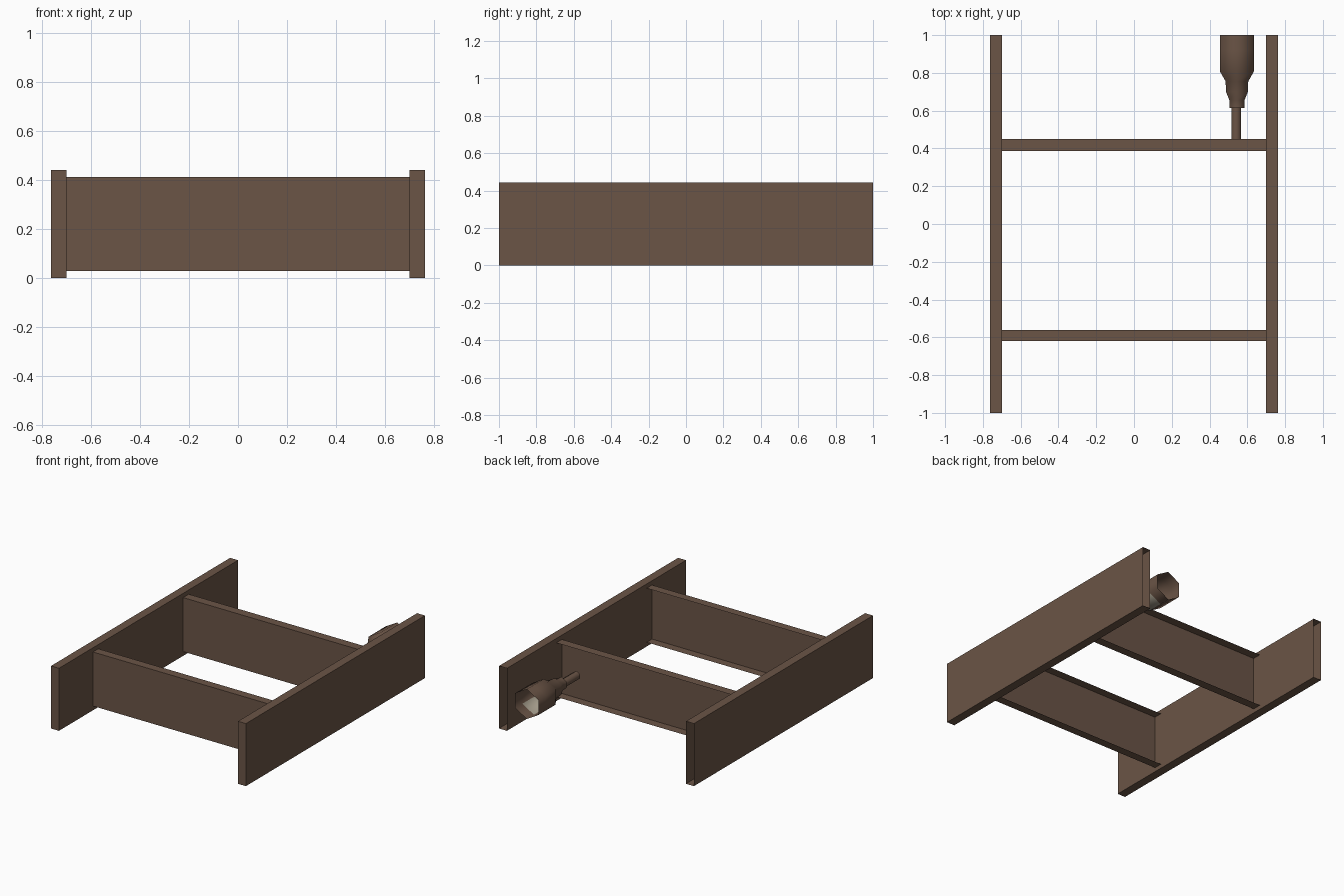
import bpy, bmesh, math

if "Cube" in bpy.data.objects:
    bpy.data.objects.remove(bpy.data.objects["Cube"])


def material(name, rgb):
    m = bpy.data.materials.new(name)
    m.diffuse_color = (*rgb, 1)
    m.use_nodes = True
    m.node_tree.nodes["Principled BSDF"].inputs["Base Color"].default_value = m.diffuse_color
    return m


BROWN = material("dark_brown", (0.145, 0.089, 0.061))
GREY = material("pale_grey", (0.40, 0.36, 0.28))


def finish(bm, name, mats):
    mesh = bpy.data.meshes.new(name)
    bm.to_mesh(mesh)
    bm.free()
    for m in mats:
        mesh.materials.append(m)
    obj = bpy.data.objects.new(name, mesh)
    bpy.context.collection.objects.link(obj)
    return obj


def open_box(name, x0, x1, y0, y1, z0, z1):
    """Hollow box beam whose rear face is left open."""
    bm = bmesh.new()
    bmesh.ops.create_cube(bm, size=1)
    bm.normal_update()
    rear = [f for f in bm.faces if f.normal.y > 0.9]
    bmesh.ops.delete(bm, geom=rear, context='FACES')
    for v in bm.verts:
        v.co.x = (x0 + x1) / 2 + v.co.x * (x1 - x0)
        v.co.y = (y0 + y1) / 2 + v.co.y * (y1 - y0)
        v.co.z = (z0 + z1) / 2 + v.co.z * (z1 - z0)
    return finish(bm, name, [BROWN])


def hex_tube(name, profile, cx, cz, paint=None, cap=False):
    """Six-sided turned form along y; profile holds (y, half width across flats)."""
    bm = bmesh.new()
    rings = []
    for y, r in profile:
        R = r / math.cos(math.pi / 6)
        rings.append([bm.verts.new((cx + R * math.cos(math.radians(90 + 60 * i)), y,
                                    cz + R * math.sin(math.radians(90 + 60 * i))))
                      for i in range(6)])
    for a, b in zip(rings, rings[1:]):
        for i in range(6):
            j = (i + 1) % 6
            f = bm.faces.new((a[i], a[j], b[j], b[i]))
            f.smooth = True
            c = f.calc_center_median()
            if paint and paint(c.x - cx, c.y, c.z - cz):
                f.material_index = 1
    if cap:
        bm.faces.new(rings[-1])
    bmesh.ops.recalc_face_normals(bm, faces=bm.faces)
    return finish(bm, name, [BROWN, GREY])


# Long side rails
for side, s in (("left", -1), ("right", 1)):
    lo, hi = sorted((s * 0.70, s * 0.762))
    open_box(side + "_rail", lo, hi, -1, 1, 0, 0.442)

# Cross members
open_box("front_crossbeam", -0.70, 0.70, -0.62, -0.56, 0.03, 0.412)
open_box("rear_crossbeam", -0.70, 0.70, 0.387, 0.45, 0.03, 0.412)


# Pale patches on the underside of the nozzle
def underside(dx, y, dz):
    if dz > -0.015 or not 0.69 < y < 0.92:
        return False
    return dx > 0.01 or (dx < -0.01 and y < 0.81)


# Nozzle body, open at the rear, tapering to a collar
hex_tube("nozzle_body",
         [(1.0, 0.091), (0.92, 0.091), (0.81, 0.091), (0.755, 0.060),
          (0.70, 0.058), (0.655, 0.040), (0.613, 0.039)],
         0.545, 0.23, underside, cap=True)

# Thin stem reaching the rear cross member
hex_tube("nozzle_stem", [(0.613, 0.026), (0.45, 0.026)], 0.541, 0.225)
